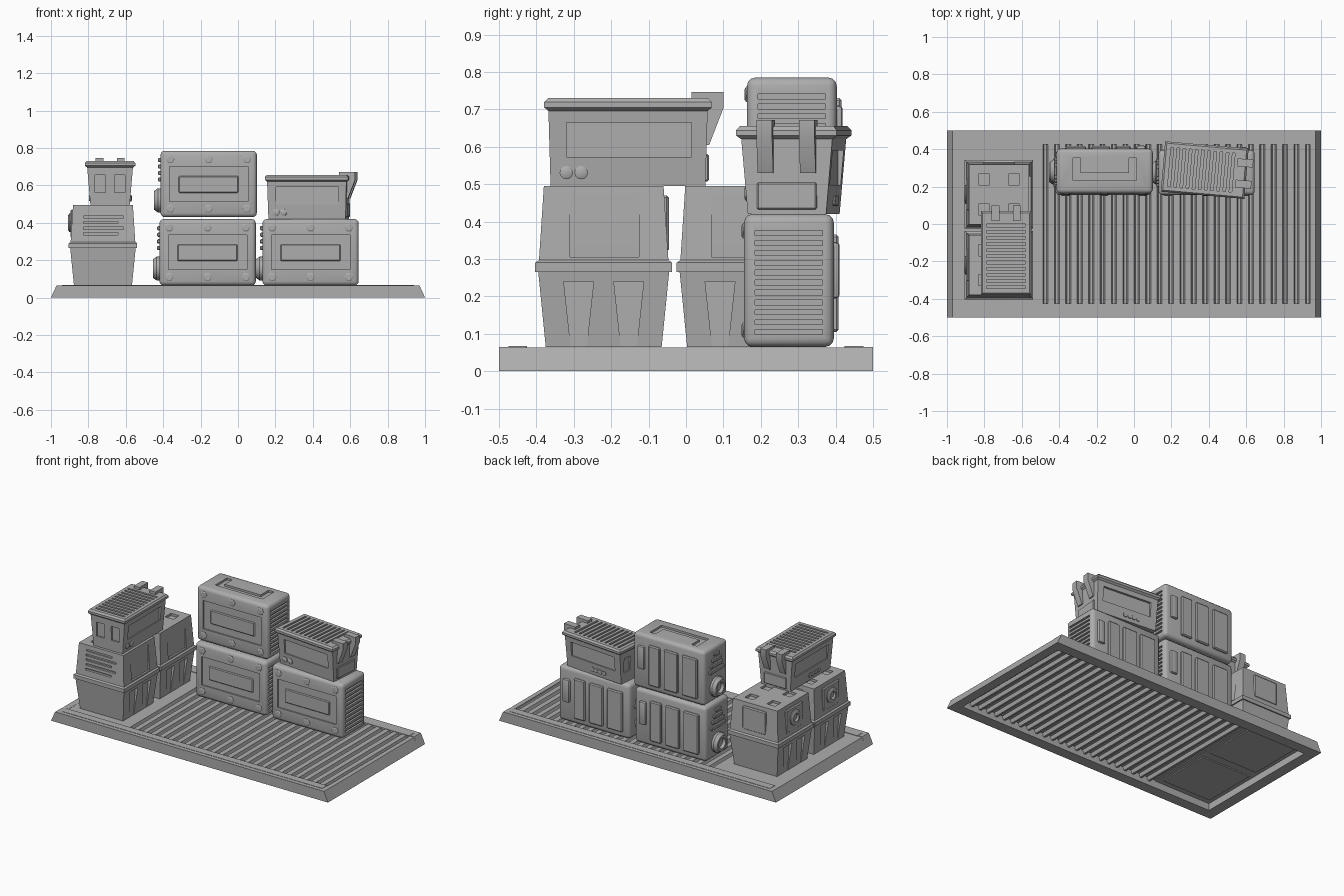
import bpy, bmesh, math
from mathutils import Matrix

if "Cube" in bpy.data.objects:
    bpy.data.objects.remove(bpy.data.objects["Cube"])

grey = bpy.data.materials.new("plain grey")
grey.diffuse_color = (0.42, 0.42, 0.42, 1)
grey.use_nodes = True
grey.node_tree.nodes["Principled BSDF"].inputs["Base Color"].default_value = grey.diffuse_color


def finish(name, bm):
    bmesh.ops.recalc_face_normals(bm, faces=bm.faces)
    me = bpy.data.meshes.new(name)
    bm.to_mesh(me)
    bm.free()
    me.materials.append(grey)
    ob = bpy.data.objects.new(name, me)
    bpy.context.collection.objects.link(ob)
    return ob


def add_loft(bm, rings):
    """Closed skin through rings of equal point count."""
    vs = [[bm.verts.new(p) for p in r] for r in rings]
    n = len(vs[0])
    for a, b in zip(vs, vs[1:]):
        for i in range(n):
            bm.faces.new((a[i], a[(i + 1) % n], b[(i + 1) % n], b[i]))
    bm.faces.new(vs[0][::-1])
    bm.faces.new(vs[-1])


def rect(z, hx, hy):
    return [(-hx, -hy, z), (hx, -hy, z), (hx, hy, z), (-hx, hy, z)]


def tapered(name, sections):
    bm = bmesh.new()
    add_loft(bm, [rect(*s) for s in sections])
    return finish(name, bm)


def boxes(name, specs, bevel=0, seg=1):
    """One object from (x0, x1, y0, y1, z0, z1) boxes."""
    bm = bmesh.new()
    for x0, x1, y0, y1, z0, z1 in specs:
        add_loft(bm, [[(x0, y0, z), (x1, y0, z), (x1, y1, z), (x0, y1, z)] for z in (z0, z1)])
    if bevel:
        bmesh.ops.bevel(bm, geom=bm.edges[:], offset=bevel, segments=seg, profile=0.5, affect='EDGES')
    return finish(name, bm)


def prism(name, pts, axis, spans):
    """Extrude a 2D profile along an axis over each (start, end) span."""
    put = {'x': lambda p, t: (t, p[0], p[1]), 'y': lambda p, t: (p[0], t, p[1]),
           'z': lambda p, t: (p[0], p[1], t)}[axis]
    bm = bmesh.new()
    for s in spans:
        add_loft(bm, [[put(p, t) for p in pts] for t in s])
    return finish(name, bm)


def discs(name, centres, profile, axis, n=16):
    """Turned parts: profile is (radius, distance along axis)."""
    bm = bmesh.new()
    for a, b in centres:
        rings = []
        for r, t in profile:
            ring = [(a + r * math.cos(2 * math.pi * i / n), b + r * math.sin(2 * math.pi * i / n))
                    for i in range(n)]
            rings.append([(t, u, v) if axis == 'x' else (u, t, v) for u, v in ring])
        add_loft(bm, rings)
    return finish(name, bm)


def cut(ob, *cutters):
    for c in cutters:
        c.hide_render = True
        m = ob.modifiers.new("cut", 'BOOLEAN')
        m.operation, m.object, m.solver = 'DIFFERENCE', c, 'EXACT'
    bpy.context.view_layer.update()
    dg = bpy.context.evaluated_depsgraph_get()
    me = bpy.data.meshes.new_from_object(ob.evaluated_get(dg))
    ob.modifiers.clear()
    ob.data = me
    for c in cutters:
        bpy.data.objects.remove(c)
    return ob


def place(parts, spots):
    """Copy a crate's parts to every (x, y, z, turn) spot."""
    for i, (x, y, z, turn) in enumerate(spots):
        for p in parts:
            q = p.copy()
            q.name = f"{p.name}_{i + 1}"
            q.matrix_world = Matrix.Translation((x, y, z)) @ Matrix.Rotation(math.radians(turn), 4, 'Z')
            bpy.context.collection.objects.link(q)
    for p in parts:
        bpy.data.objects.remove(p)


# --- pallet: rails, sloped end beams, corrugated deck ---
prism("side_rails", [(-1, 0), (1, 0), (0.97, 0.065), (-0.97, 0.065)], 'y', [(-0.5, -0.43), (0.43, 0.5)])
boxes("rail_trim", [(-0.94, 0.94, s * 0.45 - 0.025 - s * 0.001, s * 0.45 + 0.025, 0.064, 0.067)
                    for s in (-1, 1)])
prism("right_end_beam", [(0.94, 0), (1, 0), (0.97, 0.063), (0.94, 0.063)], 'y', [(-0.43, 0.43)])
prism("left_end_beam", [(-0.93, 0), (-1, 0), (-0.97, 0.063), (-0.93, 0.063)], 'y', [(-0.43, 0.43)])
top = []
for i in range(24):
    x = -0.52 + i * 0.061
    top += [(x, 0.062), (x + 0.033, 0.062), (x + 0.04, 0.04), (x + 0.053, 0.04)]
top.append((0.945, 0.062))
prism("corrugated_deck", top + [(x, z - 0.012) for x, z in reversed(top)], 'y', [(-0.43, 0.43)])
boxes("flat_deck", [(-0.935, -0.52, -0.43, 0.43, 0.045, 0.062)])
boxes("deck_underside_panels", [(-0.9, -0.55, -0.39, -0.03, 0.038, 0.047),
                                (-0.9, -0.55, 0.03, 0.39, 0.038, 0.047)])

# --- large rounded case ---
body = boxes("case_body", [(-0.2575, 0.2575, -0.12, 0.12, 0, 0.355)], 0.022, 3)
u = [(-0.17, 0.07), (-0.17, -0.05), (0.17, -0.05), (0.17, 0.07),
     (0.13, 0.07), (0.13, -0.01), (-0.13, -0.01), (-0.13, 0.07)]
cut(body,
    boxes("front_recess", [(-0.21, 0.21, -0.2, -0.111, 0.085, 0.27)]),
    boxes("vent_slots", [(0.245, 0.3, -0.09, 0.09, 0.033 + i * 0.0265, 0.046 + i * 0.0265)
                         for i in range(11)]),
    prism("top_groove", u, 'z', [(0.342, 0.4)]))
place([
    body,
    boxes("case_front_plate", [(-0.16, 0.16, -0.118, -0.105, 0.13, 0.22)], 0.005),
    discs("case_bolts", [(x, z) for x in (-0.205, 0, 0.205) for z in (0.045, 0.31)],
          [(0.024, -0.11), (0.024, -0.122), (0.017, -0.126)], 'y', 6),
    boxes("case_back_panels", [(-0.21, -0.1, 0.11, 0.133, 0.04, 0.3), (-0.07, 0.03, 0.11, 0.133, 0.04, 0.3),
                               (0.06, 0.14, 0.11, 0.133, 0.04, 0.3)], 0.006),
    boxes("case_back_latch", [(0.17, 0.22, 0.11, 0.136, 0.13, 0.28)], 0.01, 2),
    discs("case_side_knob", [(0, 0.09)], [(0.064, -0.25), (0.064, -0.272), (0.05, -0.292),
                                          (0.035, -0.292), (0.028, -0.275)], 'x'),
    boxes("case_side_ridges", [(-0.27, -0.25, -w, w, z, z + 0.022) for w, z in
                               ((0.075, 0.19), (0.06, 0.225), (0.045, 0.26), (0.025, 0.295))], 0.004),
], [(-0.1625, 0.275, 0.065, 0), (-0.157, 0.283, 0.43, 0), (0.388, 0.275, 0.065, 0)])

# --- tapered square crate with a belt ---
body = tapered("crate_body", [(0, 0.155, 0.155), (0.2, 0.175, 0.175), (0.2, 0.183, 0.183),
                              (0.225, 0.183, 0.183), (0.232, 0.173, 0.173), (0.43, 0.16, 0.16)])
flute_cutters = []
for s in (-1, 1):
    c = s * 0.067
    flute_cutters.append(prism("flutes", [(c - 0.02, -0.01), (c + 0.02, -0.01), (c + 0.04, 0.175),
                                          (c - 0.04, 0.175)], 'x', [(-0.25, -0.154), (0.154, 0.25)]))
cut(body, *flute_cutters,
    boxes("right_recess", [(0.161, 0.25, -0.09, 0.095, 0.24, 0.42)]),
    boxes("front_vents", [(-0.105, 0.08 + 0.03 * (i % 2), -0.25, -0.155, 0.27 + i * 0.03, 0.282 + i * 0.03)
                          for i in range(5)]),
    boxes("top_sockets", [(x - 0.03, x + 0.03, y - 0.03, y + 0.03, 0.415, 0.5)
                          for x in (-0.08, 0.08) for y in (-0.08, 0.08)]))
place([
    body,
    boxes("crate_back_panel", [(-0.085, 0.085, 0.15, 0.174, 0.255, 0.405)], 0.006),
    boxes("crate_left_panel", [(-0.174, -0.15, -0.085, 0.085, 0.255, 0.405)], 0.006),
    discs("crate_left_knob", [(0, 0.335)], [(0.05, -0.165), (0.05, -0.18), (0.038, -0.187),
                                            (0.026, -0.187), (0.02, -0.177)], 'x'),
], [(-0.722, -0.22, 0.065, 0), (-0.722, 0.158, 0.065, 0)])

# --- small bin with ribbed lid and twin hinges ---
body = tapered("bin_body", [(0, 0.105, 0.207), (0.21, 0.123, 0.213)])
cut(body,
    boxes("side_windows", [(s * 0.155 - 0.05, s * 0.155 + 0.05, -0.165, 0.17, 0.078, 0.17) for s in (-1, 1)]),
    boxes("end_windows", [(s * 0.053 - 0.028, s * 0.053 + 0.028, -0.3, -0.2, 0.068, 0.16) for s in (-1, 1)]))
lid = tapered("bin_lid", [(0.2, 0.122, 0.212), (0.21, 0.135, 0.224), (0.224, 0.135, 0.224),
                          (0.235, 0.126, 0.214)])
cut(lid, boxes("lid_slots", [(-0.105, 0.105, y, y + 0.014, 0.226, 0.3)
                             for y in [-0.19 + i * 0.033 for i in range(11)]]))
place([
    body, lid,
    prism("bin_hinges", [(0.17, 0.252), (0.255, 0.252), (0.255, 0.208), (0.217, 0.11),
                         (0.2, 0.11), (0.2, 0.2), (0.17, 0.23)], 'x', [(-0.078, -0.036), (0.036, 0.078)]),
    boxes("bin_hinge_end_plate", [(-0.08, 0.08, 0.2, 0.216, 0.012, 0.085)], 0.004),
    discs("bin_side_buttons", [(-0.165, 0.036), (-0.125, 0.036)],
          [(0.018, 0.1), (0.018, 0.113), (0.013, 0.116)], 'x', 12),
    discs("bin_back_studs", [(-0.08 + i * 0.03, 0.036) for i in range(4)],
          [(0.015, -0.1), (0.015, -0.113)], 'x', 10),
], [(-0.684, -0.155, 0.495, 0), (0.378, 0.288, 0.42, -95)])

# --- shading: keep hard edges, smooth the rounded ones ---
for me in {o.data for o in bpy.data.objects if o.type == 'MESH'}:
    me.shade_smooth()
    me.set_sharp_from_angle(angle=math.radians(32))
